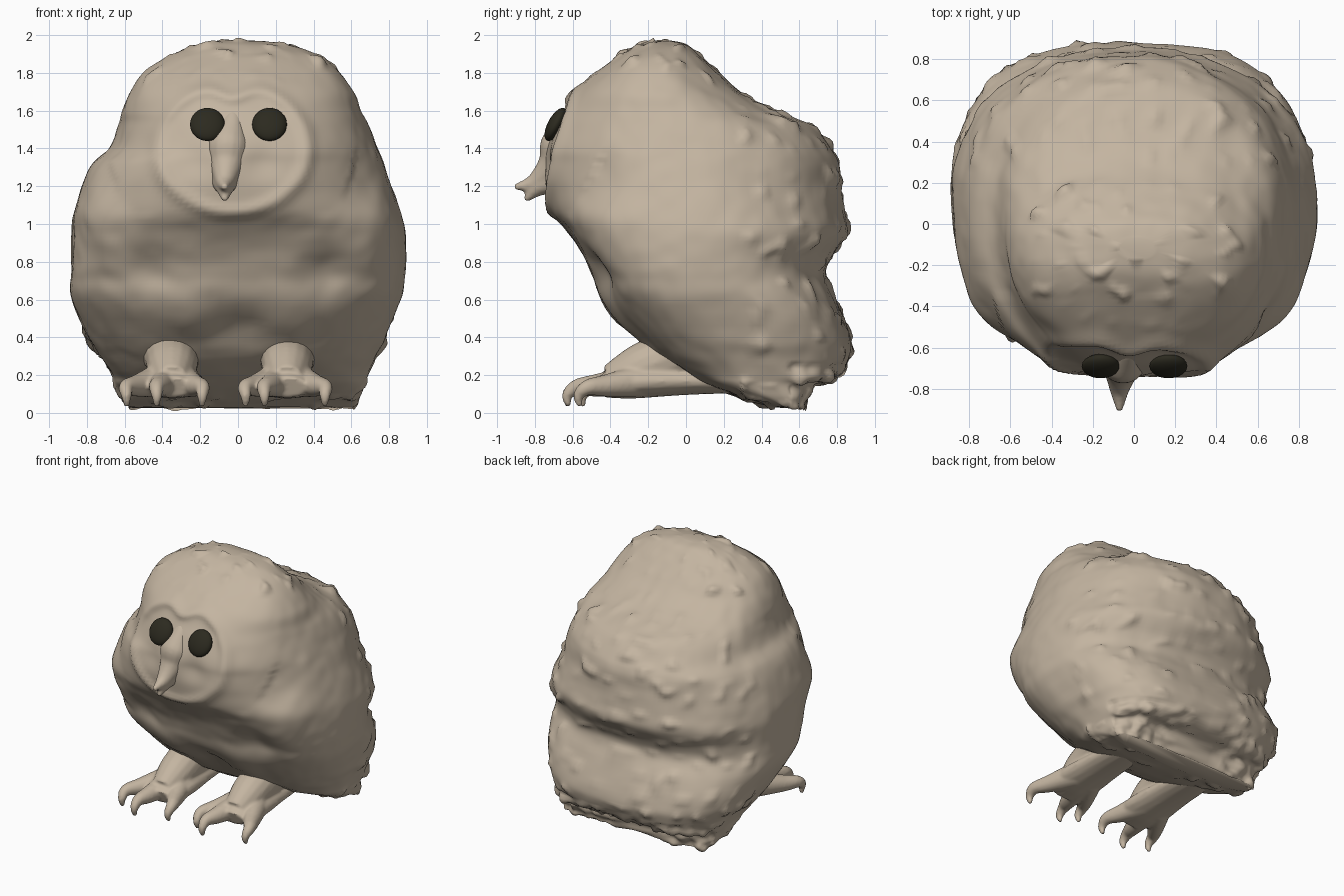
import bpy
import bmesh
import math
from mathutils import Vector, noise

if "Cube" in bpy.data.objects:
    bpy.data.objects.remove(bpy.data.objects["Cube"], do_unlink=True)


def make_material(name, rgb):
    mat = bpy.data.materials.new(name)
    mat.use_nodes = True
    mat.diffuse_color = (*rgb, 1)
    mat.node_tree.nodes["Principled BSDF"].inputs["Base Color"].default_value = (*rgb, 1)
    return mat


down = make_material("tan down", (0.55, 0.46, 0.355))
dark = make_material("dark eye", (0.025, 0.023, 0.014))


def finish(name, bm, mat):
    """Turn a bmesh into a smooth shaded object."""
    bmesh.ops.recalc_face_normals(bm, faces=bm.faces[:])
    for face in bm.faces:
        face.smooth = True
    mesh = bpy.data.meshes.new(name)
    bm.to_mesh(mesh)
    bm.free()
    mesh.materials.append(mat)
    obj = bpy.data.objects.new(name, mesh)
    bpy.context.collection.objects.link(obj)
    return obj


def smooth_rows(rows, steps):
    """Catmull-Rom interpolation through a list of number rows."""
    result = []
    last = len(rows) - 1
    for i in range(last):
        a, b, c, d = (rows[max(0, min(last, i + k))] for k in (-1, 0, 1, 2))
        for s in range(steps):
            t = s / steps
            result.append([q + t / 2 * (r - p + t * (2 * p - 5 * q + 4 * r - e
                           + t * (3 * (q - r) + e - p)))
                           for p, q, r, e in zip(a, b, c, d)])
    result.append(list(rows[-1]))
    return result


def skin_rings(bm, rings):
    """Bridge rings of points and cap both ends."""
    loops = [[bm.verts.new(p) for p in ring] for ring in rings]
    count = len(loops[0])
    for low, high in zip(loops, loops[1:]):
        for i in range(count):
            j = (i + 1) % count
            bm.faces.new((low[i], low[j], high[j], high[i]))
    bm.faces.new(loops[0][::-1])
    bm.faces.new(loops[-1])


def add_tube(bm, path, flat=1.0):
    """Tapered tube through points given as x, y, z, radius."""
    pts = smooth_rows(path, 5)
    rings, quat = [], None
    for i, p in enumerate(pts):
        here = Vector(p[:3])
        tangent = Vector(pts[min(i + 1, len(pts) - 1)][:3]) - Vector(pts[max(i - 1, 0)][:3])
        tangent.normalize()
        if quat is None:
            quat = tangent.to_track_quat('Z', 'Y')
        else:
            quat = (quat @ Vector((0, 0, 1))).rotation_difference(tangent) @ quat
        radius = max(p[3], 0.004)
        ring = []
        for k in range(16):
            a = math.tau * k / 16
            off = quat @ Vector((radius * math.cos(a), radius * math.sin(a), 0))
            off.z *= flat
            ring.append(here + off)
        rings.append(ring)
    skin_rings(bm, rings)


def fuse(obj, voxel):
    """Blend overlapping shells into one skin."""
    remesh = obj.modifiers.new("fuse", 'REMESH')
    remesh.mode = 'VOXEL'
    remesh.voxel_size = voxel
    remesh.use_smooth_shade = True
    soften = obj.modifiers.new("soften", 'SMOOTH')
    soften.iterations = 3


# Body sections: height, right edge, left edge, front, back
SECTIONS = [
    (.03, -.58, .61, .46, .62),
    (.08, -.62, .65, .3, .64),
    (.15, -.65, .67, .1, .68),
    (.2, -.67, .69, 0, .81),
    (.3, -.73, .73, -.16, .87),
    (.4, -.8, .78, -.26, .87),
    (.6, -.88, .86, -.43, .79),
    (.72, -.88, .88, -.49, .74),
    (.82, -.88, .89, -.54, .77),
    (.95, -.88, .89, -.62, .85),
    (1.06, -.87, .86, -.71, .84),
    (1.2, -.83, .81, -.76, .82),
    (1.32, -.77, .77, -.77, .81),
    (1.4, -.68, .74, -.76, .77),
    (1.52, -.63, .69, -.71, .66),
    (1.6, -.61, .65, -.66, .47),
    (1.7, -.57, .61, -.59, .29),
    (1.8, -.5, .54, -.48, .18),
    (1.89, -.37, .43, -.36, .08),
    (1.95, -.21, .26, -.26, .01),
    (1.97, -.07, .1, -.17, -.07),
]


def ramp(value, low, high):
    """Smooth step from zero to one."""
    t = max(0, min(1, (value - low) / (high - low)))
    return t * t * (3 - 2 * t)


def section_ring(row, count=160):
    z, right, left, front, back = row
    cx, cy = (right + left) / 2, (front + back) / 2
    power_front = 2.8 - .65 * ramp(z, .75, 1.2)
    squareness = 1.6 * (1 - ramp(z, .1, .25)) + .6 * (1 - ramp(z, .45, .85))
    ring = []
    for i in range(count):
        a = math.tau * i / count
        c, s = math.cos(a), math.sin(a)
        # The left side of the back is rounder than the right
        power = power_front if s < 0 else 2.3 - .15 * ramp(c, -.3, .3) + squareness
        x = math.copysign(abs(c) ** (2 / power), c)
        y = math.copysign(abs(s) ** (2 / power), s)
        ring.append((cx + x * (left - right) / 2, cy + y * (back - front) / 2, z))
    return ring


def face_relief(p):
    """Raised rim and shallow dish of the facial disc."""
    dx, dz = p.x + .03, p.z - 1.4
    if dz > 0:
        dz += .07 * math.exp(-(dx / .1) ** 2)
    r = math.hypot(dx / .44, dz / .37)
    if p.y > -.35 or r > 1.5:
        return 0
    rim = .024 * math.exp(-((r - .92) / .08) ** 2)
    dish = .022 * max(0, 1 - (r / .85) ** 4)
    # Cheek hollows beside the beak
    cheek = .025 * math.exp(-(math.hypot(abs(dx + .02) - .18, p.z - 1.33) / .09) ** 2)
    return rim - dish - cheek


# Mirrored soft forms: centre, radius and height
FORMS = [
    (Vector((.66, -.4, .98)), .18, .045),   # wing shoulder
    (Vector((.6, -.45, 1.27)), .17, -.03),  # hollow beside the neck
    (Vector((.47, -.47, .74)), .13, -.04),  # crease in front of the wing
    (Vector((.26, -.36, .5)), .15, .03),    # thigh
    (Vector((0, -.3, .42)), .12, -.03),     # cleft between the thighs
]


def down_relief(p):
    """Soft lumps, folds and small ragged tufts of the plumage."""
    amount = .01 * noise.noise(p * 4) + .005 * noise.noise(p * 11)
    if p.z > 1.75 or p.y > .3:
        amount += .05 * max(0, noise.noise(p * 11) - .25)
    if p.z < .25 and p.y > .55:
        amount += .03 * noise.noise(p * 14)
    mirrored = Vector((abs(p.x), p.y, p.z))
    for centre, radius, height in FORMS:
        amount += height * math.exp(-((mirrored - centre).length / radius) ** 2)
    return amount


# Body with head, wings and tail
bm = bmesh.new()
skin_rings(bm, [section_ring(row) for row in smooth_rows(SECTIONS, 6)])
bmesh.ops.recalc_face_normals(bm, faces=bm.faces[:])
bm.normal_update()
moves = []
for v in bm.verts:
    disc = face_relief(v.co)
    on_face = disc != 0 and v.co.z > 1.05
    moves.append(v.normal * down_relief(v.co) * (.4 if on_face else 1) + Vector((0, -disc, 0)))
for v, move in zip(bm.verts, moves):
    v.co += move
finish("body", bm, down)

# Eyes
for name, x in (("right_eye", -.162), ("left_eye", .167)):
    bm = bmesh.new()
    bmesh.ops.create_uvsphere(bm, u_segments=24, v_segments=16, radius=.092)
    for v in bm.verts:
        v.co = Vector((v.co.x + x, v.co.y * .5 - .69 + v.co.z * .4, v.co.z * .95 + 1.527))
    finish(name, bm, dark)

# Beak: upper hook, then lower point
bm = bmesh.new()
add_tube(bm, [(-.02, -.57, 1.62, .04), (-.03, -.62, 1.53, .07), (-.05, -.655, 1.42, .115),
              (-.06, -.7, 1.31, .09), (-.07, -.8, 1.22, .05), (-.07, -.91, 1.195, .014)])
add_tube(bm, [(-.07, -.68, 1.24, .08), (-.07, -.78, 1.2, .055), (-.07, -.85, 1.125, .014)])
fuse(finish("beak", bm, down), .012)

# Feet: shank, sole and three clawed toes each
for name, x, toes in (("right_foot", -.35, ((-.24, -.5), (-.08, -.58), (.16, -.52))),
                      ("left_foot", .26, ((-.22, -.5), (-.12, -.58), (.2, -.52)))):
    bm = bmesh.new()
    add_tube(bm, [(x, .1, .38, .2), (x, -.1, .29, .145), (x, -.25, .23, .13), (x, -.4, .165, .09)])
    add_tube(bm, [(x, .3, .17, .13), (x, 0, .17, .15), (x, -.3, .16, .17), (x, -.45, .135, .11)], .5)
    for spread, reach in toes:
        tip = x + spread
        add_tube(bm, [(x + spread * .3, -.24, .17, .09), (x + spread * .75, reach + .1, .145, .06),
                      (tip, reach, .135, .042), (tip, reach - .05, .09, .028),
                      (tip, reach - .04, .035, .014)])
    fuse(finish(name, bm, down), .012)
